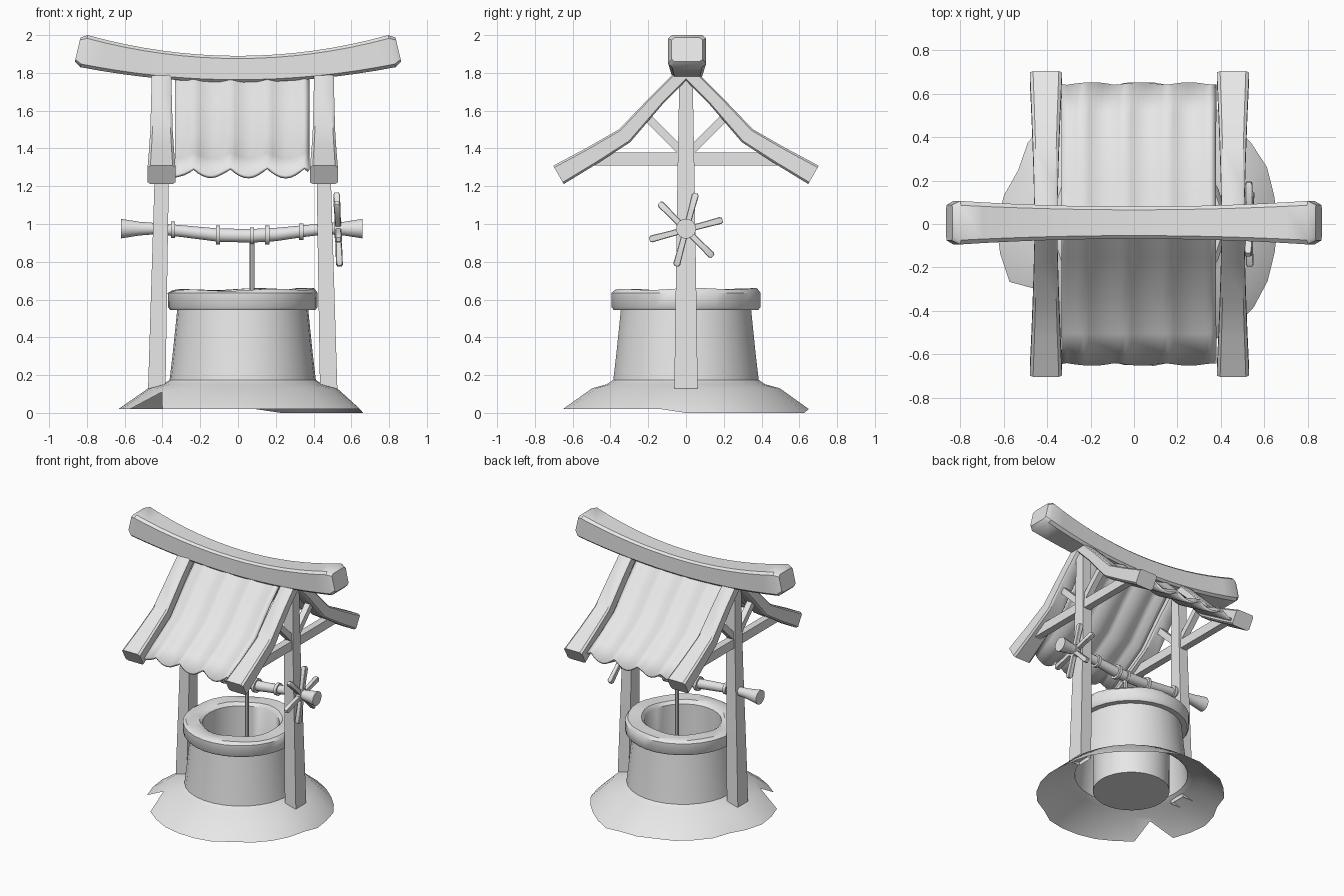
import bpy, bmesh, math, random
from mathutils import Vector

random.seed(4)
if "Cube" in bpy.data.objects:
    bpy.data.objects.remove(bpy.data.objects["Cube"])

grey = bpy.data.materials.new("plain grey")
grey.use_nodes = True
grey.diffuse_color = (0.8, 0.8, 0.8, 1)
grey.node_tree.nodes["Principled BSDF"].inputs["Base Color"].default_value = (0.8, 0.8, 0.8, 1)

MID = 0.025          # centre of the well along x
SPAN = 0.43          # distance from the centre to each gable
X, Y, Z = Vector((1, 0, 0)), Vector((0, 1, 0)), Vector((0, 0, 1))


def ngon(n):
    return [(math.cos(2 * math.pi * i / n), math.sin(2 * math.pi * i / n)) for i in range(n)]


SQUARE = [(1, 1), (-1, 1), (-1, -1), (1, -1)]
CHAMFER = [(1, .8), (.8, 1), (-.8, 1), (-1, .8), (-1, -.8), (-.8, -1), (.8, -1), (1, -.8)]
ROUND = ngon(14)


def finish(name, bm, angle=35):
    bmesh.ops.recalc_face_normals(bm, faces=bm.faces)
    mesh = bpy.data.meshes.new(name)
    bm.to_mesh(mesh)
    bm.free()
    mesh.materials.append(grey)
    ob = bpy.data.objects.new(name, mesh)
    bpy.context.collection.objects.link(ob)
    bpy.ops.object.select_all(action='DESELECT')
    ob.select_set(True)
    bpy.context.view_layer.objects.active = ob
    bpy.ops.object.shade_smooth_by_angle(angle=math.radians(angle))
    return ob


def section(c, u, v, a, b, shape):
    return [Vector(c) + u * (p * a) + v * (q * b) for p, q in shape]


def loft(name, rings, start_cap=True, angle=35):
    """Skin a row of equal cross-sections."""
    bm = bmesh.new()
    rows = [[bm.verts.new(p) for p in r] for r in rings]
    for r, s in zip(rows, rows[1:]):
        for i in range(len(r)):
            j = (i + 1) % len(r)
            bm.faces.new((r[i], r[j], s[j], s[i]))
    if start_cap:
        bm.faces.new(rows[0])
    bm.faces.new(rows[-1])
    return finish(name, bm, angle)


def bar(name, p, q, a, b):
    """Square bar in a gable plane, a wide along x and b thick."""
    d = (Vector(q) - Vector(p)).normalized()
    return loft(name, [section(c, X, d.cross(X), a, b, SQUARE) for c in (p, q)])


# Well: ground skirt, wall, rim, shaft and floor in one turned profile
profile = [(.65, .02), (.5, .13), (.42, .152), (.387, .175), (.37, .32), (.347, .545),
           (.385, .545), (.396, .56), (.397, .635), (.378, .653), (.33, .652),
           (.285, .652), (.263, .63), (.262, .05)]
SEG = 30
notches = {18: .53, 13: .61}
bm = bmesh.new()
rows = []
for k, (r, z) in enumerate(profile):
    row = []
    for i in range(SEG):
        a = 2 * math.pi * i / SEG
        rr, zz = r, z
        if k == 0:       # worn outer edge with a few splits
            rr = notches.get(i, r + random.uniform(-.02, .01))
            zz = .11 if i == 18 else (0 if math.cos(a - .6) > .75 else z)
        elif 9 <= k <= 11:  # uneven rim top
            zz += .009 * math.sin(3 * a + 1) * math.cos(2 * a)
        row.append(bm.verts.new((MID + rr * math.cos(a), rr * math.sin(a), zz)))
    rows.append(row)
for r, s in zip(rows, rows[1:]):
    for i in range(SEG):
        j = (i + 1) % SEG
        bm.faces.new((r[i], r[j], s[j], s[i]))
bm.faces.new(rows[-1])
finish("well_body", bm, 40)

# Roof slope, described from the ridge outwards: y, z, half thickness
slope = [(0, 1.81, .05), (.15, 1.66, .037), (.325, 1.467, .045), (.5, 1.36, .05), (.675, 1.26, .056)]
full = [(-y, z, t) for y, z, t in slope[:0:-1]] + slope


def slope_z(y):
    y = abs(y)
    for (y0, z0, _), (y1, z1, _) in zip(slope, slope[1:]):
        if y <= y1:
            return z0 + (z1 - z0) * (y - y0) / (y1 - y0)
    return slope[-1][1]


for side, label in ((1, "left"), (-1, "right")):
    gx = MID + side * SPAN
    # Tapered post, leaning slightly inwards, open underneath
    loft(label + "_post", [section((gx + side * off, 0, z), X, Y, a, b, SQUARE)
                           for off, z, a, b in ((.025, .13, .046, .062), (0, 1.2, .038, .046),
                                                (-.005, 1.79, .034, .035))], start_cap=False)
    # Bent rafter over both slopes
    rings = []
    for i, (y, z, t) in enumerate(full):
        a, b = full[max(i - 1, 0)], full[min(i + 1, len(full) - 1)]
        d = Vector((0, b[0] - a[0], b[1] - a[1])).normalized()
        w = .052 + .022 * (abs(y) / .675) ** 1.5
        rings.append(section((gx, y, z), X, X.cross(d), w, t, CHAMFER))
    loft(label + "_rafter", rings)
    # Gable framing
    bar(label + "_tie_beam", (gx, -.57, 1.345), (gx, .57, 1.345), .026, .034)
    for s in (-1, 1):
        bar(label + "_strut", (gx, s * .01, 1.37), (gx, s * .235, 1.595), .022, .022)

# Corrugated roof sheet with sharp ridges and round valleys
bm = bmesh.new()
PITCH, STEPS = .195, 8
xs = [-.235 + PITCH * (i / STEPS) for i in range(-4, 26)]
ys = [-.635, -.5, -.325, -.15, 0, .15, .325, .5, .635]
grid = []
for y in ys:
    row = []
    for x in xs:
        wave = .5 - abs(math.sin(math.pi * (x + .235) / PITCH))
        end = abs(y) > .6
        yy = y + (math.copysign(.012 * math.cos(x * 14 - .4), y) if end else 0)
        amp = .045 if end else .032
        row.append(bm.verts.new((x, yy, slope_z(yy) + amp * wave - .005)))
    grid.append(row)
for r, s in zip(grid, grid[1:]):
    for i in range(len(xs) - 1):
        bm.faces.new((r[i], r[i + 1], s[i + 1], s[i]))
sheet = finish("roof_sheet", bm, 50)
thick = sheet.modifiers.new("thickness", 'SOLIDIFY')
thick.thickness = .018
thick.offset = 0

# Sagging ridge beam with flared, bevelled ends
rings = []
for i in range(-8, 9):
    x = .815 * i / 8
    f = abs(i / 8) ** 2
    d = Vector((1, 0, .286 * x)).normalized()
    c = Vector((x, .006, 1.82 + .143 * x * x))
    up, a, b = d.cross(Y), .074 + .026 * f, .07 + .017 * f
    ring = section(c, Y, up, a, b, CHAMFER)
    tip = section(c + d * math.copysign(.035, x), Y, up, a * .82, b * .75, CHAMFER)
    rings += [tip, ring] if i == -8 else [ring, tip] if i == 8 else [ring]
loft("ridge_beam", rings)


# Windlass: sagging roller with flared ends and bands
def roller_z(x):
    return .937 + .24 * min(abs(x - MID), .4) ** 2


stations = [(-.62, .053), (-.52, .037), (-.43, .03), (-.3, .032), (-.1, .036), (.075, .037),
            (.2, .036), (.35, .032), (.47, .03), (.56, .037), (.66, .053)]
loft("windlass_roller", [section((x, 0, roller_z(x)), Y, Z, r, r, ROUND) for x, r in stations])
for x, r in ((-.345, .045), (-.105, .052), (.075, .045), (.155, .052), (.335, .045)):
    loft("roller_band", [section((x + s, 0, roller_z(x)), Y, Z, r, r, ROUND) for s in (-.011, .011)])

# Rope hanging into the shaft
loft("rope", [section((.075, 0, z), X, Y, .013, .013, ngon(8)) for z in (.2, .95)])

# Crank wheel of six round-ended spokes
hub = Vector((.53, 0, .97))
for k in range(6):
    a = math.radians(15 + 60 * k)
    d = Vector((-.04 * math.sin(a), math.cos(a), math.sin(a)))
    side = d.cross(X).normalized()
    loft("wheel_spoke", [section(hub + d * r, X, side, .017 * w, .018 * w, CHAMFER)
                         for r, w in ((0, .9), (.1, .92), (.188, 1.05), (.2, .65))])
loft("wheel_hub", [section(hub + X * s, Y, Z, .045, .045, ROUND) for s in (-.018, .018)])
